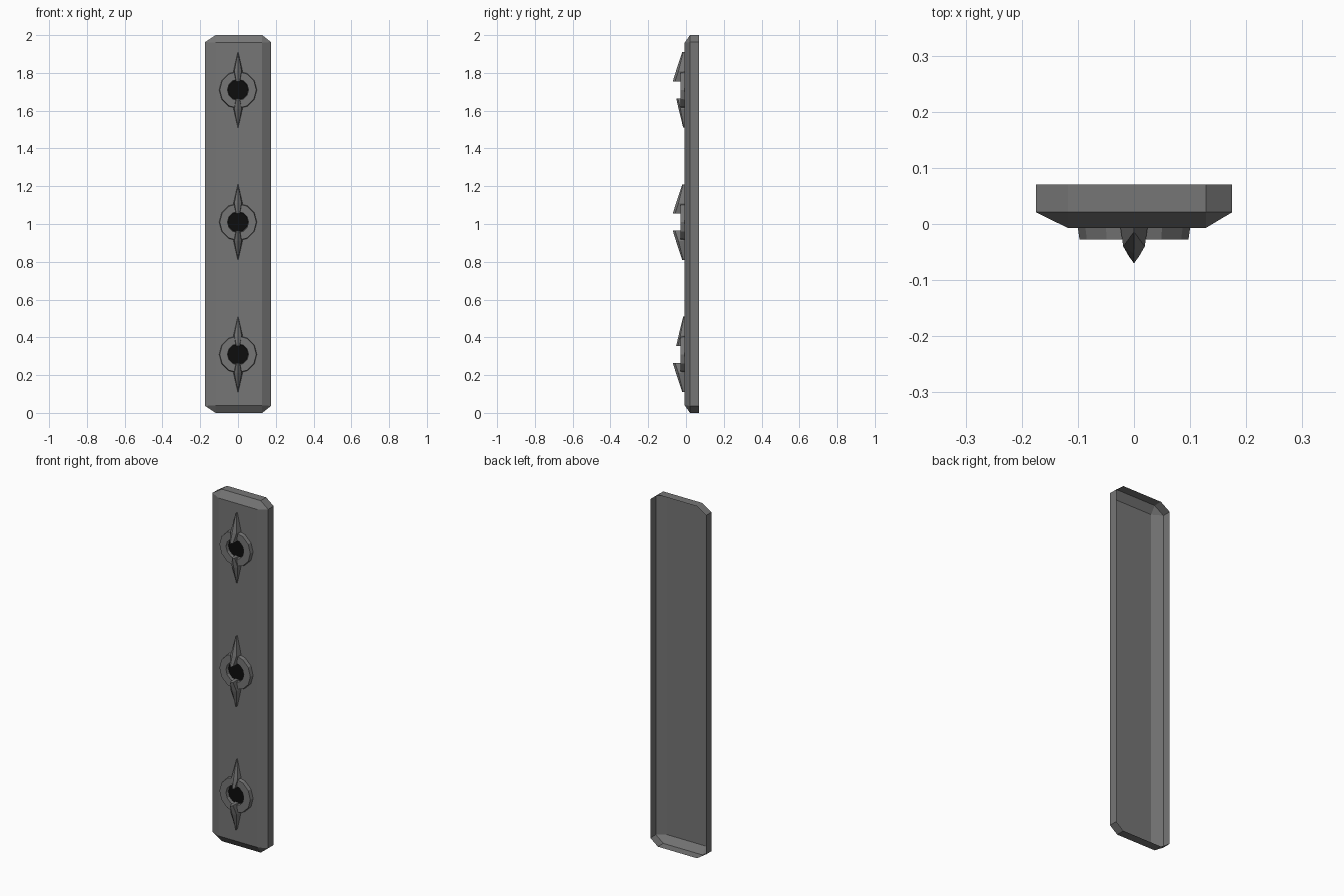
import bpy, bmesh, math

if "Cube" in bpy.data.objects:
    bpy.data.objects.remove(bpy.data.objects["Cube"])


def material(name, col):
    m = bpy.data.materials.new(name)
    m.diffuse_color = (*col, 1)
    m.use_nodes = True
    m.node_tree.nodes["Principled BSDF"].inputs["Base Color"].default_value = m.diffuse_color
    return m


GREY = material("dark grey metal", (0.18, 0.18, 0.18))
BLACK = material("black hole", (0.004, 0.004, 0.004))
FRONT = -0.007


def finish(name, bm, mat):
    bmesh.ops.recalc_face_normals(bm, faces=bm.faces)
    # open shells: make the forward faces point to -y
    if sum(f.normal.y * f.calc_area() for f in bm.faces) > 0:
        bmesh.ops.reverse_faces(bm, faces=bm.faces)
    me = bpy.data.meshes.new(name)
    bm.to_mesh(me)
    bm.free()
    me.materials.append(mat)
    ob = bpy.data.objects.new(name, me)
    bpy.context.collection.objects.link(ob)
    return ob


# Plate: open-backed shell, octagonal rim with bevelled front
L, R = -0.118, 0.128
rim = [(L, 0), (R, 0), (0.175, 0.037), (0.175, 1.963),
       (R, 2), (L, 2), (-0.175, 1.963), (-0.175, 0.037)]
bm = bmesh.new()
back = [bm.verts.new((x, 0.07, z)) for x, z in rim]
mid = [bm.verts.new((x, 0.021, z)) for x, z in rim]
corner = [bm.verts.new((x, FRONT, z)) for x, z in
          [(L, 0.04), (R, 0.04), (R, 1.96), (L, 1.96)]]
front = [corner[i] for i in (0, 1, 1, 2, 2, 3, 3, 0)]
for i in range(8):
    j = (i + 1) % 8
    bm.faces.new((back[i], back[j], mid[j], mid[i]))
    if front[i] is front[j]:
        bm.faces.new((mid[i], mid[j], front[i]))
    else:
        bm.faces.new((mid[i], mid[j], front[j], front[i]))
bm.faces.new(corner)
finish("plate", bm, GREY)


def ring(name, cz, n=12):
    # collar with a sloped outer wall and a bore
    prof = [(0.1, FRONT), (0.097, -0.028), (0.056, -0.028), (0.053, FRONT)]
    bm = bmesh.new()
    loops = []
    for r, y in prof:
        loops.append([bm.verts.new((r * math.cos(2 * math.pi * k / n), y,
                                    cz + r * math.sin(2 * math.pi * k / n)))
                      for k in range(n)])
    for a, b in zip(loops, loops[1:]):
        for k in range(n):
            q = (k + 1) % n
            bm.faces.new((a[k], a[q], b[q], b[k]))
    finish(name, bm, GREY)


def hole(name, cz, n=12):
    # dark floor of the bore
    bm = bmesh.new()
    bm.faces.new([bm.verts.new((0.054 * math.cos(2 * math.pi * k / n), -0.010,
                                cz + 0.054 * math.sin(2 * math.pi * k / n)))
                  for k in range(n)])
    finish(name, bm, BLACK)


def spike(name, cz, s, h):
    # ridged blade: stations of (distance, half width, shoulder y, ridge y)
    stations = [(0.2, 0.001, -0.015, -0.02),
                (0.1, 0.024, -0.040, -0.053),
                (0.045, 0.011, -0.058, -0.07)]
    bm = bmesh.new()
    secs = []
    for d, w, sh, rg in stations:
        pts = [(-w, FRONT), (-0.8 * w, sh * h), (0, rg * h),
               (0.8 * w, sh * h), (w, FRONT)]
        secs.append([bm.verts.new((x, y, cz + s * d)) for x, y in pts])
    for a, b in zip(secs, secs[1:]):
        for k in range(4):
            bm.faces.new((a[k], a[k + 1], b[k + 1], b[k]))
    bm.faces.new(secs[0])
    bm.faces.new(secs[-1])
    finish(name, bm, GREY)


# Three ornaments, with two of the inward spikes lower than the rest
for i, (cz, up, down) in enumerate([(0.31, 0.74, 1), (1.01, 1, 1), (1.71, 1, 0.74)]):
    ring(f"ring_{i}", cz)
    hole(f"hole_{i}", cz)
    spike(f"upper_spike_{i}", cz, 1, up)
    spike(f"lower_spike_{i}", cz, -1, down)
